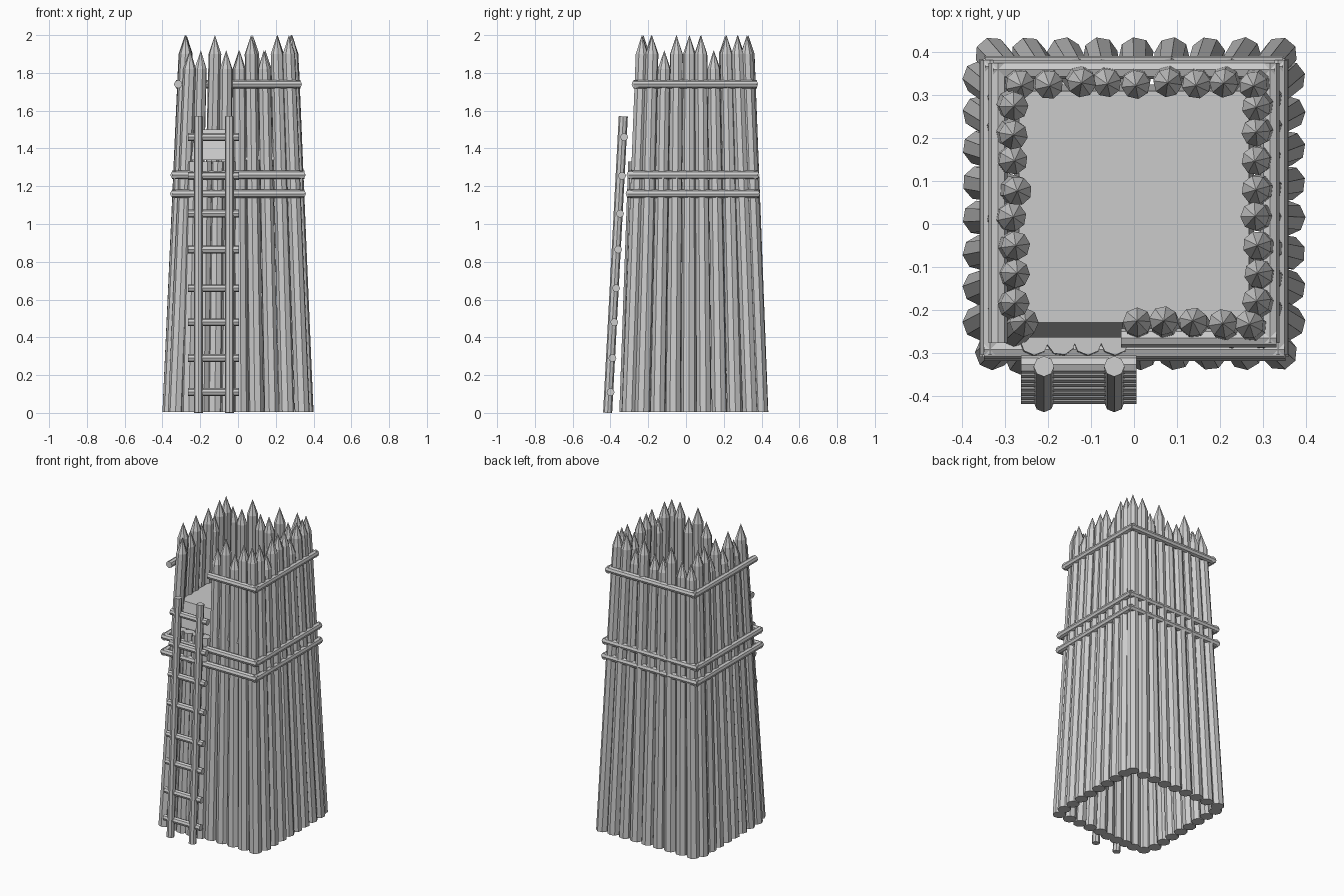
import bpy, bmesh, math, random
from mathutils import Vector

if "Cube" in bpy.data.objects:
    bpy.data.objects.remove(bpy.data.objects["Cube"])

random.seed(4)


def make_object(name, bm):
    bmesh.ops.recalc_face_normals(bm, faces=bm.faces)
    mesh = bpy.data.meshes.new(name)
    bm.to_mesh(mesh)
    bm.free()
    obj = bpy.data.objects.new(name, mesh)
    bpy.context.collection.objects.link(obj)
    return obj


def pole(name, a, b, r1, r2, tip=None, sides=8, spin=0.0, level=False):
    """Faceted pole from a to b; tip adds a sharpened point, level keeps ends horizontal."""
    a, b = Vector(a), Vector(b)
    axis = Vector((0, 0, 1)) if level else (b - a).normalized()
    u = axis.orthogonal().normalized()
    v = axis.cross(u)
    bm = bmesh.new()
    rings = []
    for c, r in ((a, r1), (b, r2)):
        ring = []
        for i in range(sides):
            t = spin + 2 * math.pi * i / sides
            ring.append(bm.verts.new(c + r * (u * math.cos(t) + v * math.sin(t))))
        rings.append(ring)
    for i in range(sides):
        j = (i + 1) % sides
        bm.faces.new((rings[0][i], rings[0][j], rings[1][j], rings[1][i]))
    bm.faces.new(rings[0][::-1])
    if tip:
        point = bm.verts.new(tip)
        for i in range(sides):
            bm.faces.new((rings[1][i], rings[1][(i + 1) % sides], point))
    else:
        bm.faces.new(rings[1])
    return make_object(name, bm)


def stake(name, base, top, peak):
    """Leaning sharpened log; top is its xy position at z = 1.9."""
    foot = Vector((base[0], base[1], 0.005))
    head = Vector((top[0], top[1], 1.9))
    head += Vector((random.uniform(-.005, .005), random.uniform(-.005, .005), 0))
    shoulder = foot.lerp(head, (peak - 0.10) / 1.9)
    pole(name, foot, shoulder, 0.041, 0.034, tip=(head.x, head.y, peak),
         spin=random.uniform(0, 0.8), level=True)


def lerp(a, b, t):
    return a + (b - a) * t


# Peak heights along each wall: T = tall, s = short
def peak(pattern, i):
    return 2.0 if pattern[i] == "T" else 1.92


# Back wall
for i in range(9):
    t = i / 8
    stake("back_log", (lerp(-.33, .34, t), .395), (lerp(-.26, .275, t), .326),
          peak("ssTssTsTT", i))

# Side walls
for i in range(8):
    t = i / 7
    y0, y1 = lerp(-.23, .34, t), lerp(-.18, .275, t)
    stake("right_log", (.359, y0), (.284, y1), peak("TsTTTsTT", i))
    stake("left_log", (-.359, y0), (-.277, y1), peak("TsTsTsTT", i))

# Front wall, tall logs beside the doorway
stake("front_log", (-.33, -.30), (-.255, -.23), 1.92)
for i in range(5):
    t = i / 4
    stake("front_log", (lerp(.015, .34, t), -.30), (lerp(.005, .27, t), -.23),
          peak("sTsTT", i))

# Cut-off logs below the doorway
for i in range(4):
    t = i / 3
    pole("doorway_log", (lerp(-.26, -.055, t), -.312, .005),
         (lerp(-.232, -.045, t), -.272, 1.33), .041, .034,
         spin=random.uniform(0, .8), level=True)

# Platform floor with tapered edges
bm = bmesh.new()
bmesh.ops.create_cube(bm, size=1)
for v in bm.verts:
    top = v.co.z > 0
    v.co.x = math.copysign(.268 if top else .28, v.co.x)
    if v.co.y < 0:
        v.co.y = -.23 if top else -.265
    else:
        v.co.y = .31 if top else .325
    v.co.z = 1.5 if top else 1.34
make_object("platform_floor", bm)

# Binding rails: (height, half width, front y, back y, front rail start)
for z, w, yf, yb, start in ((1.16, .338, -.298, .37, -.35),
                            (1.26, .336, -.293, .367, -.35),
                            (1.74, .317, -.266, .36, -.03)):
    pole("binding_front", (start, yf, z), (w + .015, yf, z), .022, .022)
    pole("binding_back", (-w - .012, yb, z), (w + .012, yb, z), .022, .022)
    for s in (-1, 1):
        pole("binding_side", (s * w, yf - .012, z), (s * w, yb + .015, z), .022, .022)

# Ladder
for x in (-.21, -.046):
    pole("ladder_rail", (x, -.415, 0), (x, -.332, 1.57), .024, .024)
for z in (.11, .29, .48, .66, .865, 1.055, 1.255, 1.46):
    y = lerp(-.415, -.332, z / 1.57) + .01
    pole("ladder_rung", (-.264, y, z), (.006, y, z), .021, .021)
